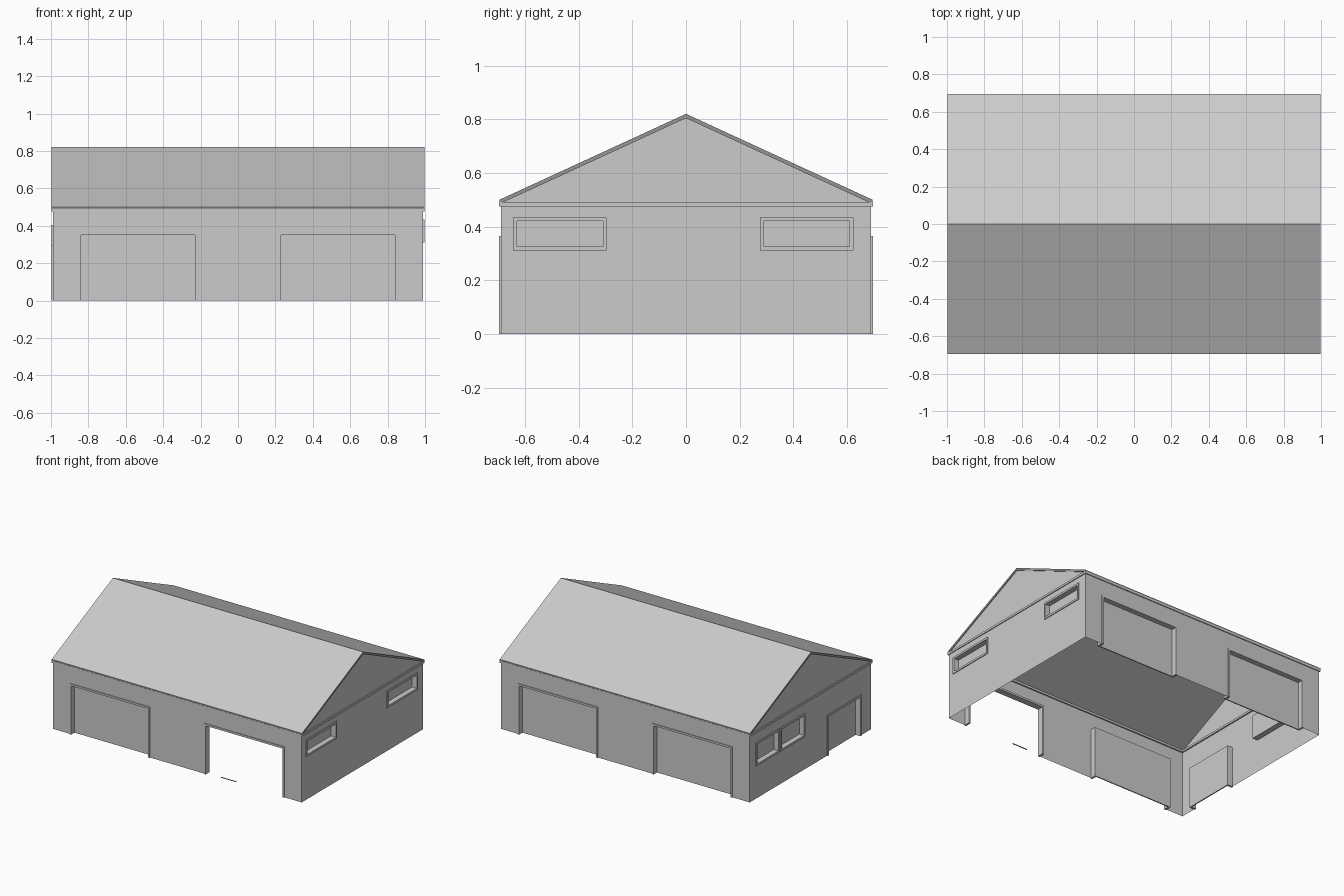
import bpy, bmesh, math
from mathutils import Matrix, Vector

if "Cube" in bpy.data.objects:
    bpy.data.objects.remove(bpy.data.objects["Cube"], do_unlink=True)


def material(name, value):
    mat = bpy.data.materials.new(name)
    mat.use_nodes = True
    mat.diffuse_color = (value, value, value, 1)
    mat.node_tree.nodes["Principled BSDF"].inputs["Base Color"].default_value = (value, value, value, 1)
    return mat


GREY = material("light grey", 0.6)
EDGE = material("dark grey edge", 0.3)

HALF_X, HALF_Y = 0.99, 0.69       # wall planes
EAVE, RIDGE = 0.49, 0.82
DEPTH, TRIM, PROUD = 0.04, 0.014, 0.006


def finish(name, bm, turn=0, mats=(GREY,)):
    """Turn the part about z and add it to the scene."""
    bm.transform(Matrix.Rotation(turn, 4, "Z"))
    mesh = bpy.data.meshes.new(name)
    bm.to_mesh(mesh)
    bm.free()
    for mat in mats:
        mesh.materials.append(mat)
    obj = bpy.data.objects.new(name, mesh)
    bpy.context.collection.objects.link(obj)
    return obj


def box(bm, low, high):
    low, high = Vector(low), Vector(high)
    size = high - low
    place = Matrix.Translation((low + high) / 2) @ Matrix.Diagonal((*size, 1))
    bmesh.ops.create_cube(bm, size=1, matrix=place)


def quad(bm, u0, u1, v0, v1, y):
    corners = ((u0, v0), (u1, v0), (u1, v1), (u0, v1))
    bm.faces.new([bm.verts.new((u, y, v)) for u, v in corners])


def wall(side, half, dist, turn, openings, gable=False):
    """Thin wall facing -y with cut openings, then turned into place."""
    bm = bmesh.new()
    us = sorted({-half, half, *[o[0] for o in openings], *[o[1] for o in openings]})
    vs = sorted({0, EAVE, *[o[2] for o in openings], *[o[3] for o in openings]})
    for u0, u1 in zip(us, us[1:]):
        for v0, v1 in zip(vs, vs[1:]):
            u, v = (u0 + u1) / 2, (v0 + v1) / 2
            if not any(o[0] < u < o[1] and o[2] < v < o[3] for o in openings):
                quad(bm, u0, u1, v0, v1, -dist)
    if gable:
        tip = ((-half, EAVE), (half, EAVE), (0, RIDGE - 0.015))
        bm.faces.new([bm.verts.new((u, -dist, v)) for u, v in tip])
    bmesh.ops.remove_doubles(bm, verts=bm.verts, dist=1e-5)
    finish(side + "_wall", bm, turn)

    # Frames run through the wall; closed openings get a recessed panel
    for i, (u0, u1, v0, v1, closed) in enumerate(openings):
        kind = "door" if v0 == 0 else "window"
        front, back = -dist - PROUD, -dist + DEPTH
        bm = bmesh.new()
        base = max(v0 - TRIM, 0)
        for a, b in ((u0 - TRIM, u0), (u1, u1 + TRIM)):
            box(bm, (a, front, base), (b, back, v1 + TRIM))
        box(bm, (u0, front, v1), (u1, back, v1 + TRIM))
        if v0 > 0:
            box(bm, (u0, front, base), (u1, back, v0))
        finish(f"{side}_{kind}_frame_{i + 1}", bm, turn)
        if closed:
            bm = bmesh.new()
            box(bm, (u0, back - 0.008, v0), (u1, back, v1))
            finish(f"{side}_{kind}_panel_{i + 1}", bm, turn)


# Walls: two wide doors on each long side, windows and a small door on the ends
quarter = math.pi / 2
wide_left = (-0.84, -0.23, 0, 0.35)
wide_right = (0.23, 0.84, 0, 0.35)
wall("front", HALF_X, HALF_Y, 0, [(*wide_left, True), (*wide_right, False)])
wall("left_end", HALF_Y, HALF_X, quarter,
     [(-0.63, -0.31, 0.325, 0.42, True), (0.29, 0.61, 0.325, 0.42, True)], gable=True)
wall("back", HALF_X, HALF_Y, 2 * quarter, [(*wide_left, True), (*wide_right, True)])
wall("right_end", HALF_Y, HALF_X, 3 * quarter,
     [(-0.61, -0.37, 0.25, 0.39, True), (-0.33, -0.08, 0.25, 0.39, True),
      (0.2, 0.56, 0, 0.28, True)], gable=True)

# Eave band around the wall tops
bm = bmesh.new()
for s in (-1, 1):
    y = sorted((s * (HALF_Y - 0.01), s * (HALF_Y + 0.006)))
    box(bm, (-HALF_X - 0.006, y[0], 0.475), (HALF_X + 0.006, y[1], EAVE))
    x = sorted((s * (HALF_X - 0.01), s * (HALF_X + 0.006)))
    box(bm, (x[0], -HALF_Y, 0.475), (x[1], HALF_Y, EAVE))
finish("eave_band", bm)

# Gabled roof: a chevron section drawn along x, with dark verge faces
bm = bmesh.new()
low, thick = 0.5, 0.016
edge = HALF_Y + 0.005
section = [(-edge, low), (0, RIDGE), (edge, low),
           (edge, low - thick), (0, RIDGE - thick), (-edge, low - thick)]
ends = [[bm.verts.new((x, y, z)) for y, z in section] for x in (-0.996, 0.996)]
for i in range(len(section)):
    j = (i + 1) % len(section)
    bm.faces.new((ends[0][i], ends[0][j], ends[1][j], ends[1][i]))
for end in ends:
    for k in ((0, 1, 4, 5), (1, 2, 3, 4)):
        bm.faces.new([end[n] for n in k])
bmesh.ops.recalc_face_normals(bm, faces=bm.faces)
for face in bm.faces:
    face.material_index = int(abs(face.normal.z) < 0.1)
finish("roof", bm, mats=(GREY, EDGE))

# Low track strip in the open doorway
bm = bmesh.new()
box(bm, (0.34, -HALF_Y + 0.01, 0), (0.46, -HALF_Y + 0.016, 0.004))
finish("door_track", bm)
